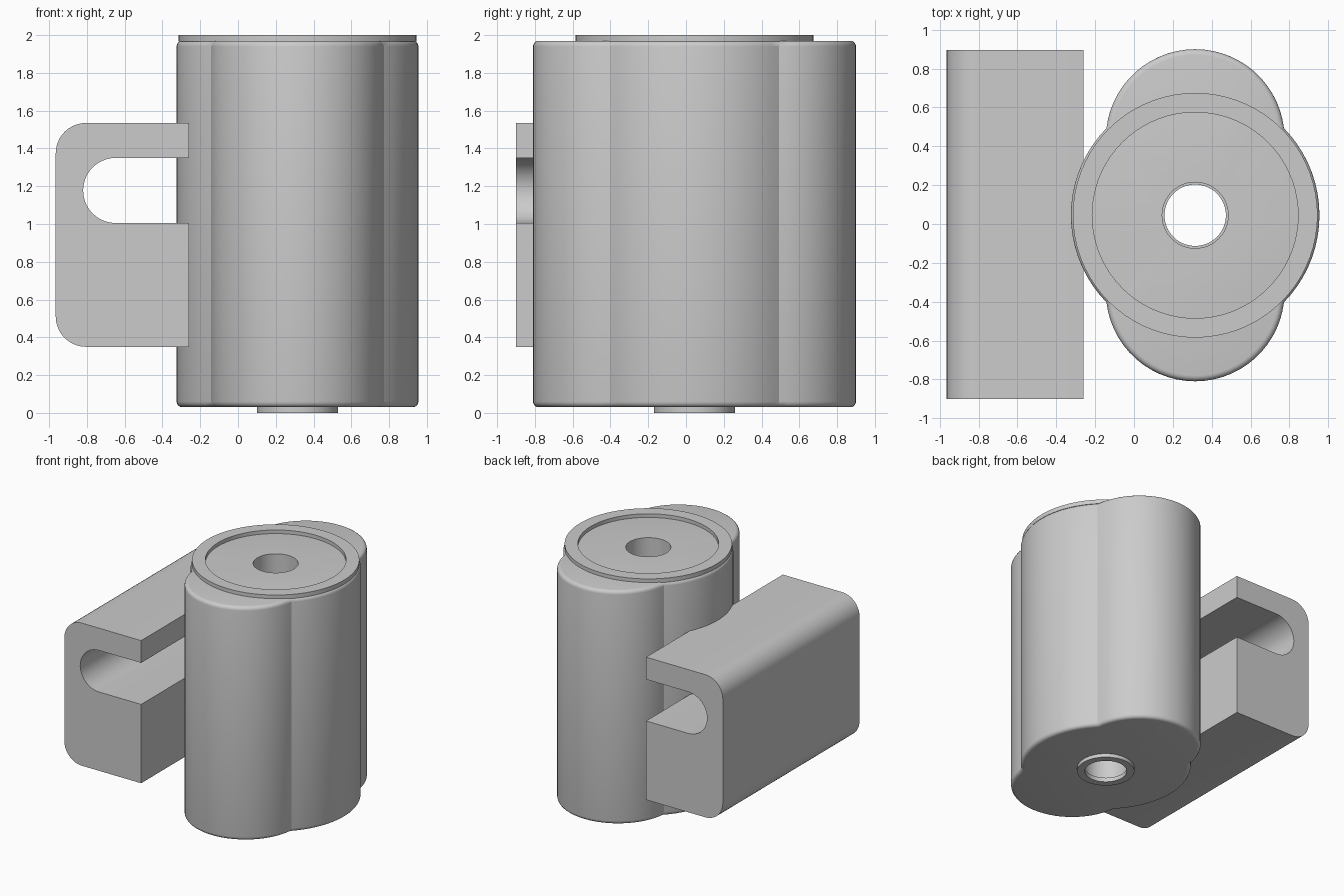
import bpy, bmesh
from math import pi, cos, sin, asin, acos

if "Cube" in bpy.data.objects:
    bpy.data.objects.remove(bpy.data.objects["Cube"])

CX, CY = 0.315, 0.045          # axis of the housing


def arc(cx, cy, r, a0, a1, n):
    return [(cx + r * cos(a0 + (a1 - a0) * i / n),
             cy + r * sin(a0 + (a1 - a0) * i / n)) for i in range(n + 1)]


def finish(name, bm):
    bmesh.ops.recalc_face_normals(bm, faces=bm.faces)
    me = bpy.data.meshes.new(name)
    bm.to_mesh(me)
    bm.free()
    ob = bpy.data.objects.new(name, me)
    bpy.context.collection.objects.link(ob)
    return ob


def loft(name, loops, caps=True):
    """Skin a stack of closed loops; without caps the stack closes on itself."""
    bm = bmesh.new()
    rows = [[bm.verts.new(p) for p in loop] for loop in loops]
    n = len(rows[0])
    pairs = list(zip(rows, rows[1:])) + ([] if caps else [(rows[-1], rows[0])])
    for a, b in pairs:
        for i in range(n):
            j = (i + 1) % n
            bm.faces.new((a[i], a[j], b[j], b[i]))
    if caps:
        bm.faces.new(rows[0])
        bm.faces.new(rows[-1])
    return finish(name, bm)


def ring(r, z, n=72):
    return [(x, y, z) for x, y in arc(CX, CY, r, 0, 2 * pi, n)[:-1]]


def tube(name, r_in, r_out, z0, z1):
    return loft(name, [ring(r_in, z0), ring(r_out, z0),
                       ring(r_out, z1), ring(r_in, z1)], caps=False)


def housing_loop(inset, z):
    """Outline of a large circle with a smaller lobe at front and back."""
    R, r, off = 0.64 - inset, 0.46 - inset, 0.395
    h = (R * R - r * r + off * off) / (2 * off)
    big = asin(h / R)
    lobe = asin((h - off) / r)
    pts = arc(CX, CY, R, -big, big, 18)[:-1]
    pts += arc(CX, CY + off, r, lobe, pi - lobe, 28)[:-1]
    pts += arc(CX, CY, R, pi - big, pi + big, 18)[:-1]
    pts += arc(CX, CY - off, r, pi + lobe, 2 * pi - lobe, 28)[:-1]
    return [(x, y, z) for x, y in pts]


# housing: lobed column with rounded end edges
F, STEPS = 0.03, 4
fillet = [(F * (1 - sin(t)), F * (1 - cos(t)))
          for t in (pi / 2 * i / STEPS for i in range(STEPS + 1))]
loops = [housing_loop(ins, 0.03 + dz) for ins, dz in
         [(F * (1 - sin(t)), F * (1 - cos(t)))
          for t in (pi / 2 * i / STEPS for i in range(STEPS + 1))]]
loops += [housing_loop(ins, 1.97 - dz) for ins, dz in reversed(fillet)]
housing = loft("housing", loops)

# through bore
cutter = loft("bore_cutter", [ring(0.17, -0.2, 48), ring(0.17, 2.2, 48)])
cutter.hide_render = True
mod = housing.modifiers.new("bore", 'BOOLEAN')
mod.operation, mod.solver, mod.object = 'DIFFERENCE', 'EXACT', cutter
bpy.context.view_layer.objects.active = housing
bpy.ops.object.modifier_apply(modifier=mod.name)
bpy.data.objects.remove(cutter)

# raised rim on top and small boss underneath
rim = tube("top_rim", 0.53, 0.63, 1.965, 2.0)
boss = tube("bottom_boss", 0.158, 0.215, 0.0, 0.035)

# slotted side bracket, profile in x-z extruded along y
x0, x1, z0, z1, rc = -0.965, -0.26, 0.35, 1.535, 0.16
s0, s1 = 1.005, 1.35
rs = (s1 - s0) / 2
profile = [(x1, z1)]
profile += arc(x0 + rc, z1 - rc, rc, pi / 2, pi, 10)
profile += arc(x0 + rc, z0 + rc, rc, pi, 1.5 * pi, 10)
profile += [(x1, z0), (x1, s0)]
profile += arc(-0.82 + rs, s0 + rs, rs, 1.5 * pi, 0.5 * pi, 20)
profile += [(x1, s1)]
bracket = loft("side_bracket", [[(x, y, z) for x, z in profile]
                                for y in (-0.9, 0.895)])

# smooth curved walls, crisp edges
bpy.ops.object.select_all(action='DESELECT')
for ob in (housing, rim, boss, bracket):
    ob.select_set(True)
bpy.context.view_layer.objects.active = housing
bpy.ops.object.shade_smooth_by_angle(angle=pi / 6)
